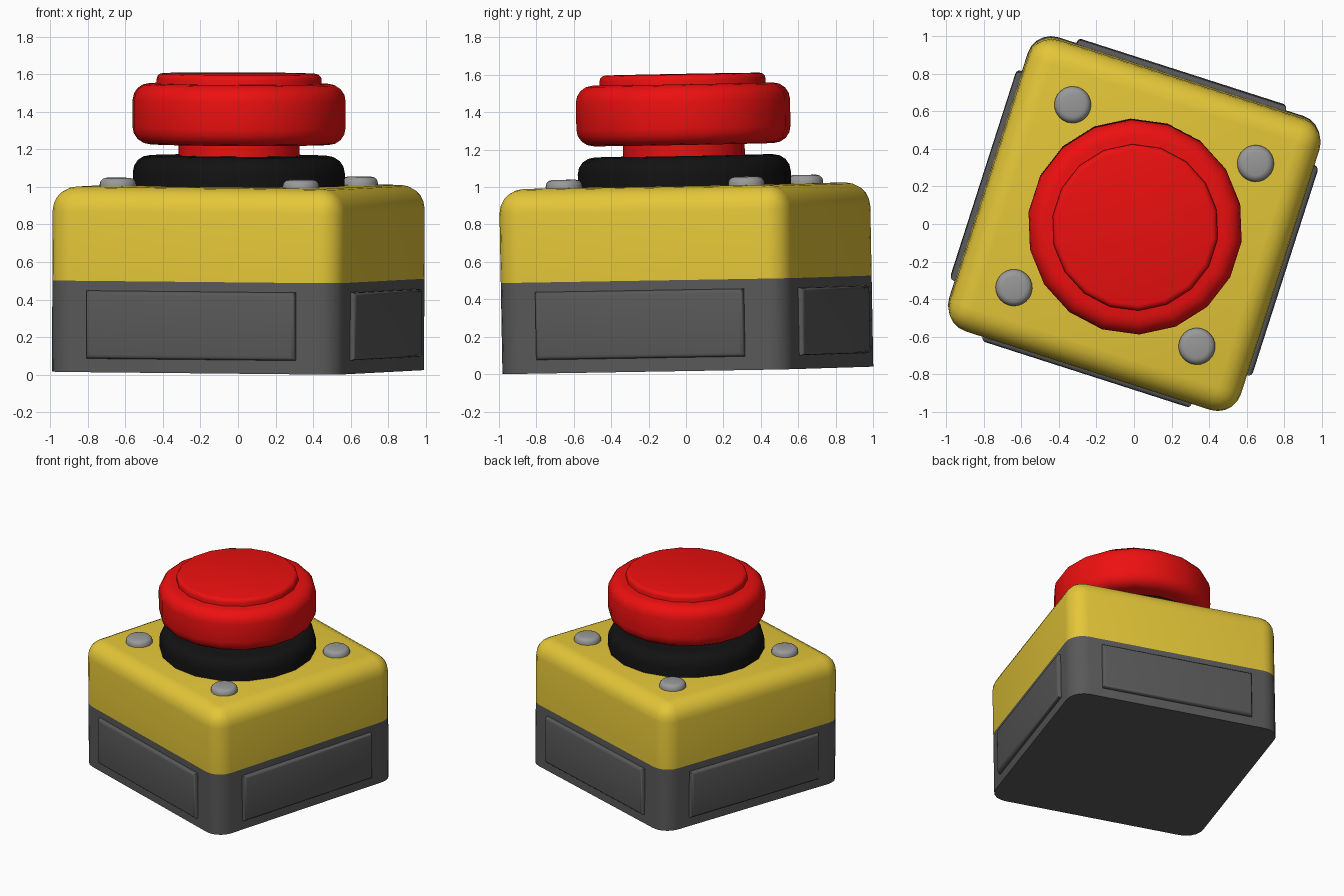
import bpy, bmesh
from math import radians, pi
from mathutils import Matrix

if "Cube" in bpy.data.objects:
    bpy.data.objects.remove(bpy.data.objects["Cube"])

# whole model is turned about z and very slightly tilted
POSE = (Matrix.Translation((0, 0.01, 0.02)) @ Matrix.Rotation(0.0183, 4, 'X')
        @ Matrix.Rotation(0.0042, 4, 'Y') @ Matrix.Rotation(radians(-17.8), 4, 'Z'))


def material(name, rgb):
    m = bpy.data.materials.new(name)
    m.diffuse_color = (*rgb, 1)
    m.use_nodes = True
    m.node_tree.nodes["Principled BSDF"].inputs["Base Color"].default_value = m.diffuse_color
    return m


YELLOW = material("yellow", (0.78, 0.57, 0.04))
DARK = material("dark_grey", (0.1, 0.1, 0.1))
RED = material("red", (0.85, 0.005, 0.005))
BLACK = material("black", (0.006, 0.006, 0.006))
STEEL = material("steel", (0.32, 0.32, 0.32))


def finish(name, bm, mat, angle=35):
    bmesh.ops.recalc_face_normals(bm, faces=bm.faces)
    me = bpy.data.meshes.new(name)
    bm.to_mesh(me)
    bm.free()
    me.transform(POSE)
    me.materials.append(mat)
    ob = bpy.data.objects.new(name, me)
    bpy.context.collection.objects.link(ob)
    bpy.ops.object.select_all(action='DESELECT')
    ob.select_set(True)
    bpy.context.view_layer.objects.active = ob
    bpy.ops.object.shade_smooth_by_angle(angle=radians(angle))


def bevel(bm, test, width, segs):
    edges = [e for e in bm.edges if test(e)]
    bmesh.ops.bevel(bm, geom=edges, offset=width, segments=segs, profile=0.5,
                    affect='EDGES', clamp_overlap=True)


def box(sx, sy, z0, z1):
    bm = bmesh.new()
    bmesh.ops.create_cube(bm, size=1, matrix=Matrix.Translation((0, 0, (z0 + z1) / 2))
                          @ Matrix.Diagonal((sx, sy, z1 - z0, 1)))
    return bm


def disc(name, r, z0, z1, mat, top=0, bottom=0, segs=4, sides=18, at=(0, 0)):
    bm = bmesh.new()
    bmesh.ops.create_cone(bm, cap_ends=True, segments=sides, radius1=r, radius2=r, depth=z1 - z0,
                          matrix=Matrix.Translation((*at, (z0 + z1) / 2)))
    for z, w in ((z1, top), (z0, bottom)):
        if w:
            bevel(bm, lambda e: all(abs(v.co.z - z) < 1e-5 for v in e.verts), w, segs)
    finish(name, bm, mat)


def upright(e):
    return abs(e.verts[0].co.z - e.verts[1].co.z) > 0.1


# lower and upper housing
bm = box(1.63, 1.63, 0, 0.487)
bevel(bm, upright, 0.13, 5)
finish("base_housing", bm, DARK)

bm = box(1.63, 1.63, 0.487, 0.987)
bevel(bm, lambda e: max(v.co.z for v in e.verts) > 0.9, 0.13, 5)
finish("top_housing", bm, YELLOW)

# raised side panels
for i, side in enumerate(("front", "right", "back", "left")):
    bm = box(1.17, 0.06, 0.073, 0.435)
    bmesh.ops.translate(bm, vec=(0, -0.815, 0), verts=bm.verts)
    bevel(bm, lambda e: all(v.co.y < -0.83 for v in e.verts), 0.022, 3)
    bm.transform(Matrix.Rotation(i * pi / 2, 4, 'Z'))
    finish(side + "_panel", bm, DARK, 40)

# collar, stem, button and its cap
disc("collar", 0.57, 0.95, 1.147, BLACK, top=0.09)
disc("stem", 0.326, 1.1, 1.26, RED)
disc("button", 0.573, 1.207, 1.531, RED, top=0.09, bottom=0.09)
disc("button_cap", 0.444, 1.48, 1.584, RED, top=0.03, segs=3)

# corner screws
for n, at in enumerate(((-1, -1), (1, -1), (1, 1), (-1, 1))):
    disc(f"screw_{n + 1}", 0.098, 0.95, 1.032, STEEL, top=0.035, segs=3, sides=24,
         at=(at[0] * 0.512, at[1] * 0.512))
